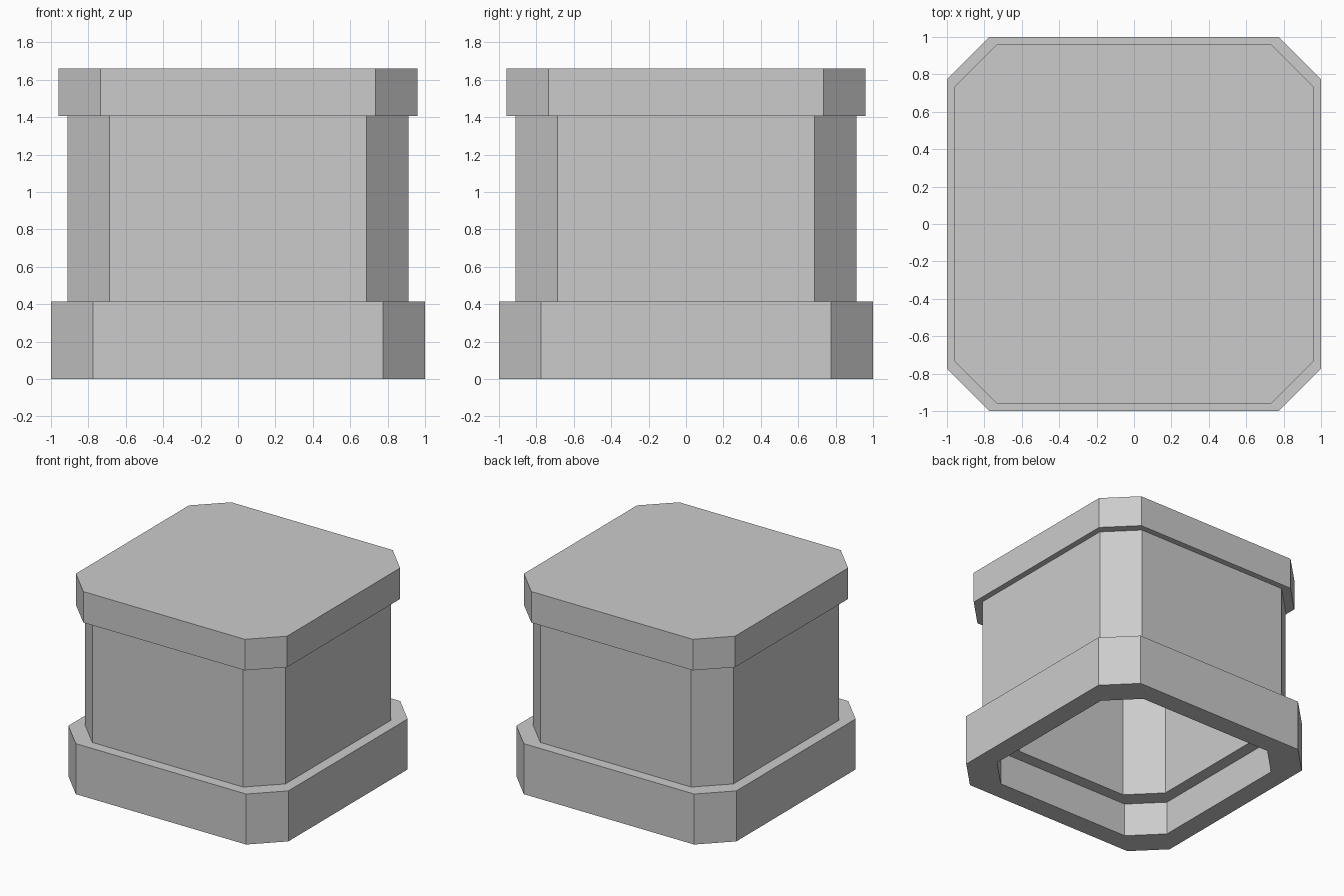
import bpy, bmesh

if "Cube" in bpy.data.objects:
    bpy.data.objects.remove(bpy.data.objects["Cube"])

CUT = 0.226  # corner chamfer leg, constant at every level


def octagon(bm, half, z):
    """Ring of eight vertices: a square with cut corners."""
    a, b = half, half - CUT
    pts = [(a, -b), (a, b), (b, a), (-b, a), (-a, b), (-a, -b), (-b, -a), (b, -a)]
    return [bm.verts.new((x, y, z)) for x, y in pts]


def loft(name, profile):
    """Skin octagon rings along a (half width, z) profile, capping both ends."""
    bm = bmesh.new()
    rings = [octagon(bm, h, z) for h, z in profile]
    for lo, hi in zip(rings, rings[1:]):
        for i in range(8):
            j = (i + 1) % 8
            bm.faces.new((lo[i], lo[j], hi[j], hi[i]))
    bm.faces.new(rings[0])
    bm.faces.new(rings[-1])
    bmesh.ops.recalc_face_normals(bm, faces=bm.faces)
    mesh = bpy.data.meshes.new(name)
    bm.to_mesh(mesh)
    bm.free()
    obj = bpy.data.objects.new(name, mesh)
    bpy.context.collection.objects.link(obj)
    return obj


# Hollow pedestal: profile runs from the inner ceiling, down the stepped
# cavity, under the base rim, then up base, body and cap to the flat top
loft("pedestal_shell", [
    (0.735, 1.52), (0.735, 0.275), (0.835, 0.275), (0.835, 0.0),
    (1.0, 0.0), (1.0, 0.415), (0.912, 0.415), (0.912, 1.405),
    (0.96, 1.405), (0.96, 1.66),
])
